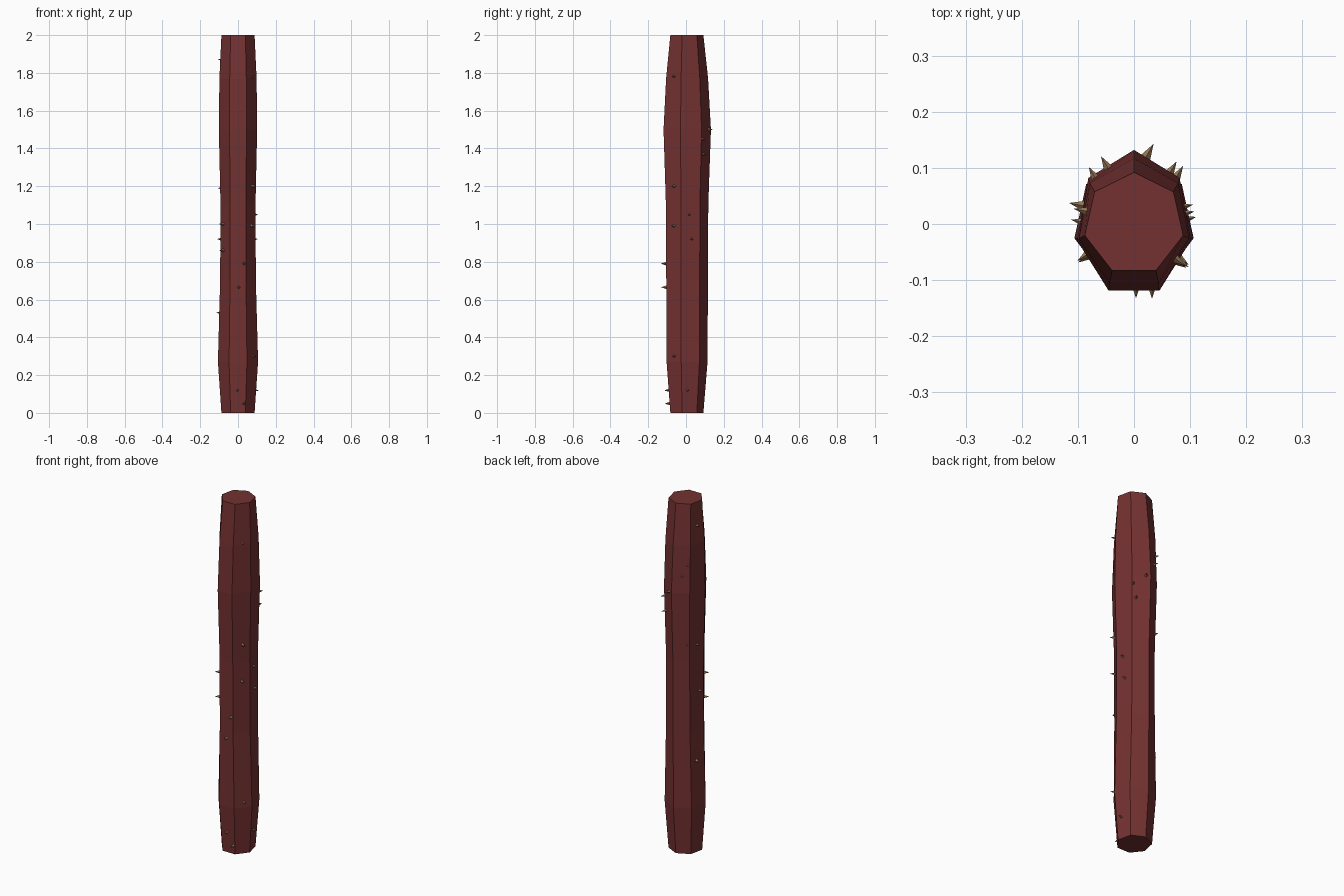
import bpy, bmesh, math, random
from mathutils import Vector
from mathutils.bvhtree import BVHTree

cube = bpy.data.objects.get("Cube")
if cube:
    bpy.data.objects.remove(cube, do_unlink=True)
random.seed(4)


def make_material(name, colour):
    material = bpy.data.materials.new(name)
    material.use_nodes = True
    material.diffuse_color = colour
    shader = next(n for n in material.node_tree.nodes if n.type == 'BSDF_PRINCIPLED')
    shader.inputs["Base Color"].default_value = colour
    return material


def make_object(name, mesh_data, material):
    mesh = bpy.data.meshes.new(name)
    mesh_data.to_mesh(mesh)
    mesh.materials.append(material)
    obj = bpy.data.objects.new(name, mesh)
    bpy.context.collection.objects.link(obj)
    return obj


bark = make_material("dark red bark", (0.175, 0.031, 0.031, 1))
tan = make_material("tan thorn", (0.30, 0.18, 0.09, 1))

# Seven-sided stem: height, half width, half depth of each ring
SIDES = 7
RINGS = [(0, .09, .092), (.27, .109, .114), (.7, .097, .116), (1.1, .095, .118),
         (1.5, .104, .132), (1.77, .101, .117), (2, .09, .092)]
stem = bmesh.new()
loops = []
for z, width, depth in RINGS:
    turns = [math.pi / 2 + math.tau * i / SIDES for i in range(SIDES)]
    loops.append([stem.verts.new((width * math.cos(a), depth * math.sin(a), z)) for a in turns])
for lower, upper in zip(loops, loops[1:]):
    for i in range(SIDES):
        j = (i + 1) % SIDES
        stem.faces.new((lower[i], lower[j], upper[j], upper[i]))
stem.faces.new(list(reversed(loops[0])))
stem.faces.new(loops[-1])
stem.normal_update()
make_object("stem", stem, bark)
surface = BVHTree.FromBMesh(stem)

# Thorns: direction in degrees and height, seated on the stem surface
THORNS = [(165, 1.87), (130, 1.66), (115, 1.6), (130, 1.21), (165, 1.19), (178, .92),
          (160, .53), (213, 1), (215, .86), (48, 1.45), (55, 1.37), (12, 1.05),
          (20, .92), (5, .12), (-40, 1.78), (-40, 1.2), (-42, .99), (-73, .79),
          (-88, .665), (-37, .3), (-92, .12), (-70, .05), (80, 1.5)]
for angle, height in THORNS:
    a = math.radians(angle)
    outward = Vector((math.cos(a), math.sin(a), 0))
    hit, normal, _, _ = surface.ray_cast(outward + Vector((0, 0, height)), -outward)
    size = random.uniform(.8, 1.15)
    thorn = bmesh.new()
    bmesh.ops.create_cone(thorn, cap_ends=True, segments=4, radius1=.01 * size,
                          radius2=0, depth=.03 * size)
    bmesh.ops.remove_doubles(thorn, verts=thorn.verts, dist=.0001)
    obj = make_object("thorn", thorn, tan)
    obj.rotation_euler = normal.to_track_quat('Z', 'Y').to_euler()
    obj.location = hit + normal * .011 * size
    thorn.free()
stem.free()
